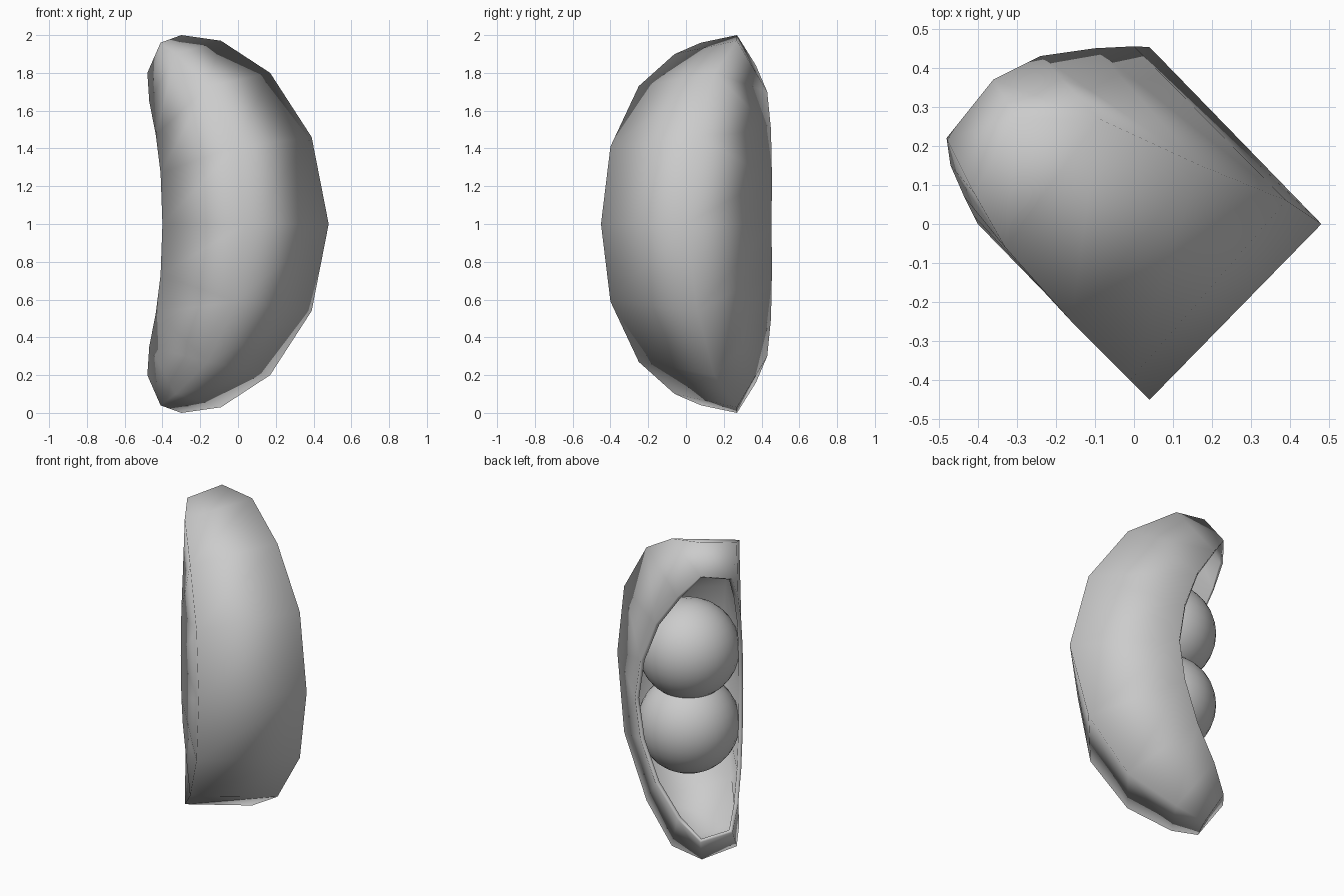
import bpy, bmesh

if "Cube" in bpy.data.objects:
    bpy.data.objects.remove(bpy.data.objects["Cube"])

# Corner rails of the four-sided pod, from the middle station up to the tip.
# Order runs around the section; the gap between last and first is the opening.
RAILS = [
    [(-.40, 0, 1), (-.41, .02, 1.27), (-.435, .07, 1.47), (-.47, .15, 1.65), (-.48, .22, 1.80)],
    [(.04, -.45, 1), (-.01, -.40, 1.41), (-.16, -.25, 1.73), (-.33, -.06, 1.90), (-.41, .08, 1.96)],
    [(.48, 0, 1), (.39, .06, 1.46), (.17, .15, 1.80), (-.09, .27, 1.97), (-.30, .27, 2.0)],
    [(.04, .453, 1), (0, .455, 1.25), (-.10, .45, 1.50), (-.24, .43, 1.70), (-.36, .37, 1.84)],
]


def add_object(name, bm):
    for face in bm.faces:
        face.smooth = True
    mesh = bpy.data.meshes.new(name)
    bm.to_mesh(mesh)
    bm.free()
    obj = bpy.data.objects.new(name, mesh)
    bpy.context.collection.objects.link(obj)
    return obj


# Pod shell: loft the rails, mirrored about z = 1, with closed tips
bm = bmesh.new()
rings = []
for k in range(-4, 5):
    ring = []
    for rail in RAILS:
        x, y, z = rail[abs(k)]
        ring.append(bm.verts.new((x, y, z if k >= 0 else 2 - z)))
    rings.append(ring)
for low, high in zip(rings, rings[1:]):
    for i in range(3):
        bm.faces.new((low[i], low[i + 1], high[i + 1], high[i]))
bm.faces.new(rings[-1])
bm.faces.new(rings[0][::-1])
pod = add_object("pod_shell", bm)
wall = pod.modifiers.new("wall", 'SOLIDIFY')
wall.thickness = 0.025
wall.offset = -1

# Two peas nested in the opening
for name, z in (("lower_pea", .765), ("upper_pea", 1.235)):
    bm = bmesh.new()
    bmesh.ops.create_uvsphere(bm, u_segments=32, v_segments=16, radius=.294)
    pea = add_object(name, bm)
    pea.location = (-.115, .137, z)
